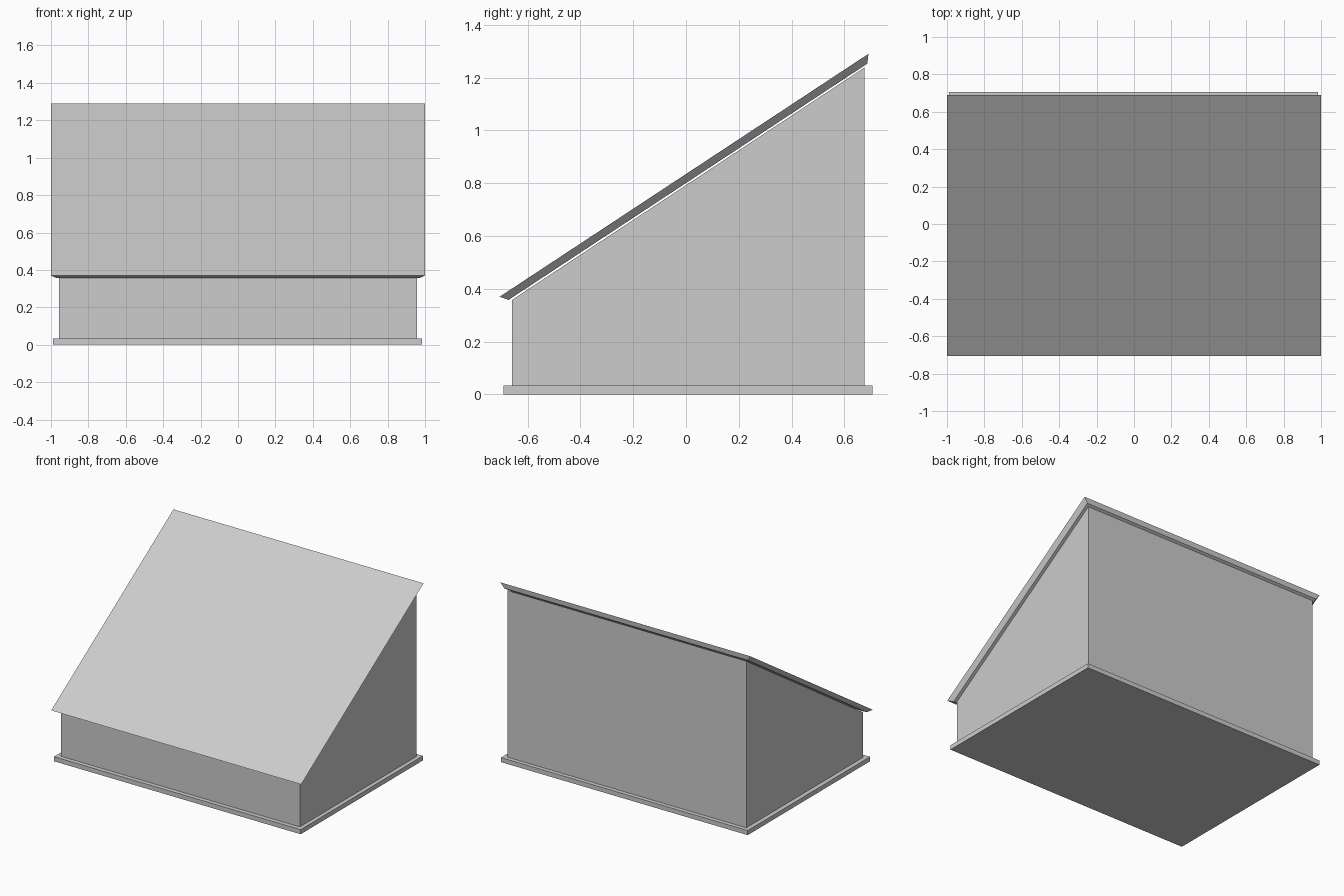
import bpy
import bmesh
from mathutils import Vector

cube = bpy.data.objects.get("Cube")
if cube:
    bpy.data.objects.remove(cube, do_unlink=True)

# One plain grey for the whole building
grey = bpy.data.materials.new("plain_grey")
grey.use_nodes = True
colour = (0.604, 0.604, 0.604, 1)
grey.diffuse_color = colour
grey.node_tree.nodes["Principled BSDF"].inputs["Base Color"].default_value = colour


def loft(name, lower, upper):
    """Closed solid between two four-cornered outlines."""
    bm = bmesh.new()
    low = [bm.verts.new(p) for p in lower]
    top = [bm.verts.new(p) for p in upper]
    bm.faces.new(low[::-1])
    bm.faces.new(top)
    for i in range(4):
        j = (i + 1) % 4
        bm.faces.new((low[i], low[j], top[j], top[i]))
    bmesh.ops.recalc_face_normals(bm, faces=bm.faces)
    mesh = bpy.data.meshes.new(name)
    bm.to_mesh(mesh)
    bm.free()
    mesh.materials.append(grey)
    obj = bpy.data.objects.new(name, mesh)
    bpy.context.collection.objects.link(obj)
    return obj


def outline(left, right, front, back):
    """Rectangle whose front and back edges are (y, z) points."""
    return [Vector((left, *front)), Vector((right, *front)),
            Vector((right, *back)), Vector((left, *back))]


# Thin plinth
loft("base_slab",
     outline(-0.988, 0.985, (-0.691, 0), (0.706, 0)),
     outline(-0.988, 0.985, (-0.691, 0.033), (0.706, 0.033)))

# Walls with a sloping top
loft("walls",
     outline(-0.956, 0.956, (-0.659, 0.033), (0.676, 0.033)),
     outline(-0.956, 0.956, (-0.659, 0.358), (0.676, 1.238)))

# Lean-to roof panel, edges bevelled inward towards the underside
loft("roof_panel",
     outline(-0.974, 0.974, (-0.672, 0.358), (0.687, 1.253)),
     outline(-1, 1, (-0.706, 0.370), (0.691, 1.290)))
